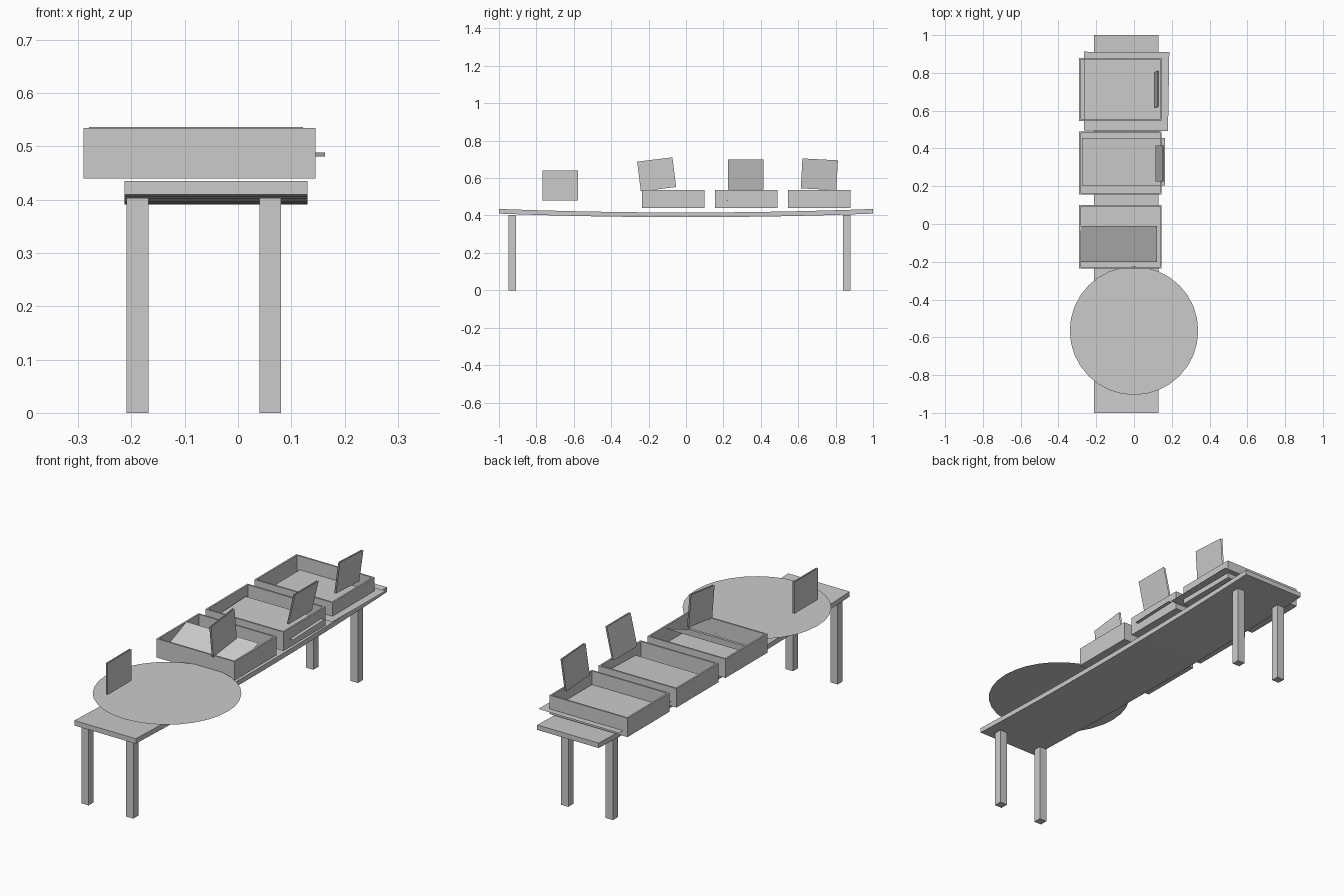
import bpy, bmesh, math
from mathutils import Vector

if "Cube" in bpy.data.objects:
    bpy.data.objects.remove(bpy.data.objects["Cube"])


def mesh_object(name, verts, faces):
    me = bpy.data.meshes.new(name)
    me.from_pydata(verts, [], faces)
    bm = bmesh.new()
    bm.from_mesh(me)
    bmesh.ops.recalc_face_normals(bm, faces=bm.faces)
    bm.to_mesh(me)
    bm.free()
    ob = bpy.data.objects.new(name, me)
    bpy.context.collection.objects.link(ob)
    return ob


def box(name, x0, x1, y0, y1, z0, z1):
    bm = bmesh.new()
    bmesh.ops.create_cube(bm, size=1)
    bmesh.ops.scale(bm, vec=(x1 - x0, y1 - y0, z1 - z0), verts=bm.verts)
    bmesh.ops.translate(bm, vec=((x0 + x1) / 2, (y0 + y1) / 2, (z0 + z1) / 2), verts=bm.verts)
    me = bpy.data.meshes.new(name)
    bm.to_mesh(me)
    bm.free()
    ob = bpy.data.objects.new(name, me)
    bpy.context.collection.objects.link(ob)
    return ob


def tray(name, y0, y1):
    # open box: outer block with its top face inset and pushed down
    ob = box(name, -0.29, 0.145, y0, y1, 0.44, 0.535)
    bm = bmesh.new()
    bm.from_mesh(ob.data)
    bm.normal_update()
    top = max(bm.faces, key=lambda f: f.calc_center_median().z)
    bmesh.ops.inset_region(bm, faces=[top], thickness=0.012)
    walls = bmesh.ops.extrude_discrete_faces(bm, faces=[top])["faces"][0]
    bmesh.ops.translate(bm, vec=(0, 0, -0.085), verts=walls.verts)
    bm.to_mesh(ob.data)
    bm.free()


def card(name, x, y, z, lean, roll):
    # upright price card: front and back sheet, leaning over x and rolled in its plane
    w, h, gap = 0.095, 0.08, 0.004
    verts = []
    for side in (-gap, gap):
        for a, b in ((-w, -h), (w, -h), (w, h), (-w, h)):
            u = a * math.cos(roll) - b * math.sin(roll)
            v = a * math.sin(roll) + b * math.cos(roll)
            verts.append((x + side + v * math.tan(lean), y + u, z + v))
    mesh_object(name, verts, [(0, 1, 2, 3), (7, 6, 5, 4)])


# Sagging table top
n = 16
verts, faces = [], []
for i in range(n + 1):
    y = -1 + 2 * i / n
    z = 0.391 + 0.019 * y * y
    verts += [(-0.213, y, z), (0.13, y, z), (0.13, y, z + 0.025), (-0.213, y, z + 0.025)]
for i in range(n):
    a, b = 4 * i, 4 * i + 4
    faces += [(a + k, a + (k + 1) % 4, b + (k + 1) % 4, b + k) for k in range(4)]
faces += [(0, 1, 2, 3), (4 * n + 3, 4 * n + 2, 4 * n + 1, 4 * n)]
mesh_object("table_top", verts, faces)

# Legs
for yn, y in (("front", -0.95), ("back", 0.84)):
    for xn, x in (("left", -0.209), ("right", 0.04)):
        box(f"{yn}_{xn}_leg", x, x + 0.041, y, y + 0.04, 0, 0.403)

# Trays
for i, y in enumerate((-0.235, 0.155, 0.545)):
    tray(f"tray_{i + 1}", y, y + 0.335)

# Thin sheets: one propped in tray 1, the others poking through trays 2 and 3
quad = [(0, 1, 2, 3)]
mesh_object("propped_sheet", [(-0.28, -0.2, 0.46), (0.122, -0.2, 0.46),
                              (0.122, -0.01, 0.537), (-0.28, -0.01, 0.537)], quad)
mesh_object("middle_sheet", [(-0.275, 0.205, 0.48), (0.163, 0.205, 0.481),
                             (0.163, 0.455, 0.489), (-0.275, 0.455, 0.488)], quad)
mesh_object("back_sheet", [(-0.265, 0.495, 0.466), (0.18, 0.493, 0.466),
                           (0.187, 0.91, 0.466), (-0.265, 0.912, 0.466)], quad)

# Round cloth
disk = [(0.34 * math.cos(2 * math.pi * k / 32), -0.565 + 0.34 * math.sin(2 * math.pi * k / 32), 0.463)
        for k in range(32)]
mesh_object("round_cloth", disk, [tuple(range(32))])

# Cards
card("front_card", -0.195, -0.672, 0.56, 0, 0)
card("card_2", 0.027, -0.157, 0.62, 0, math.radians(7))
card("card_3", 0.137, 0.32, 0.62, math.radians(13), 0)
card("card_4", 0.119, 0.713, 0.62, math.radians(6.3), math.radians(-3))
